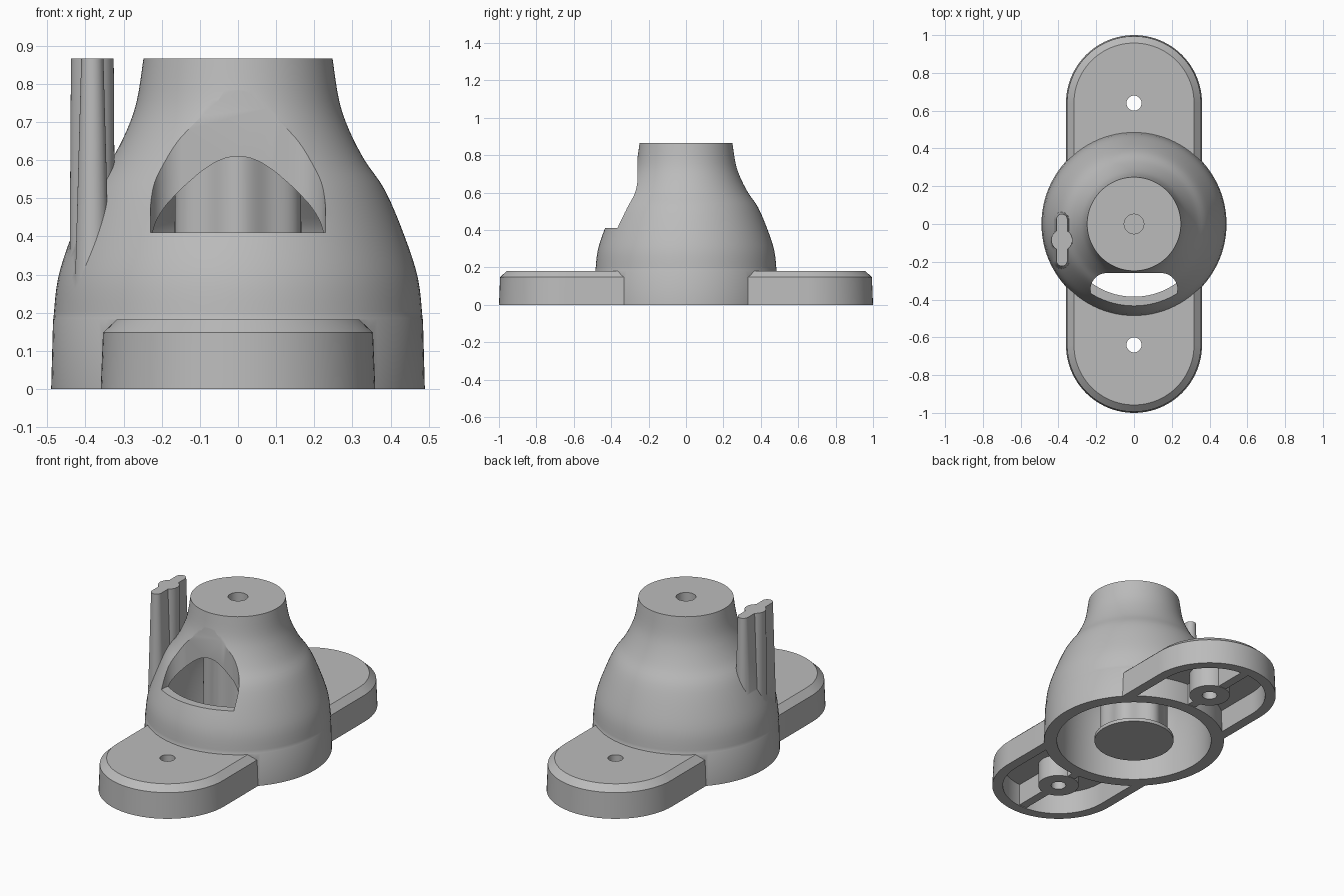
import bpy, bmesh, math

old = bpy.data.objects.get("Cube")
if old:
    bpy.data.objects.remove(old, do_unlink=True)

grey = bpy.data.materials.new("light grey plastic")
grey.use_nodes = True
grey.diffuse_color = (0.5, 0.5, 0.5, 1)
grey.node_tree.nodes["Principled BSDF"].inputs["Base Color"].default_value = (0.5, 0.5, 0.5, 1)


def circle(r, x=0, y=0, n=96, lobes=0, depth=0):
    pts = []
    for i in range(n):
        a = math.tau * i / n
        k = r + depth * math.cos(lobes * (a + math.pi / 2)) if lobes else r
        pts.append((x + k * math.cos(a), y + k * math.sin(a)))
    return pts


def rounded(w, d, r, x=0, y=0, n=24):
    """Rounded rectangle from half sizes w, d and corner radius r."""
    pts = []
    for q, (sx, sy) in enumerate([(1, 1), (-1, 1), (-1, -1), (1, -1)]):
        for i in range(n + 1):
            a = math.pi / 2 * (q + i / n)
            pts.append((x + sx * (w - r) + r * math.cos(a),
                        y + sy * (d - r) + r * math.sin(a)))
    return pts


def loft(name, layers):
    """Closed solid through outlines of equal point count, given as (z, outline)."""
    bm = bmesh.new()
    rings = [[bm.verts.new((x, y, z)) for x, y in pts] for z, pts in layers]
    for lo, hi in zip(rings, rings[1:]):
        for i in range(len(lo)):
            j = (i + 1) % len(lo)
            bm.faces.new((lo[i], lo[j], hi[j], hi[i]))
    bm.faces.new(rings[0][::-1])
    bm.faces.new(rings[-1])
    bmesh.ops.remove_doubles(bm, verts=bm.verts, dist=1e-5)
    bmesh.ops.recalc_face_normals(bm, faces=bm.faces)
    mesh = bpy.data.meshes.new(name)
    bm.to_mesh(mesh)
    bm.free()
    mesh.materials.append(grey)
    ob = bpy.data.objects.new(name, mesh)
    bpy.context.collection.objects.link(ob)
    return ob


def combine(target, tool, operation):
    mod = target.modifiers.new("cut", 'BOOLEAN')
    mod.operation = operation
    mod.solver = 'EXACT'
    mod.object = tool
    bpy.context.view_layer.objects.active = target
    bpy.ops.object.modifier_apply(modifier=mod.name)
    bpy.data.objects.remove(tool, do_unlink=True)


def smooth_profile(points, steps=4):
    """Catmull-Rom interpolation of (radius, z) points."""
    out = []
    for i in range(len(points) - 1):
        p0, p1, p2 = points[max(i - 1, 0)], points[i], points[i + 1]
        p3 = points[min(i + 2, len(points) - 1)]
        for s in range(steps):
            t = s / steps
            out.append(tuple(0.5 * (2 * b + (c - a) * t + (2*a - 5*b + 4*c - d) * t*t
                                    + (3*b - a - 3*c + d) * t**3)
                             for a, b, c, d in zip(p0, p1, p2, p3)))
    return out + [points[-1]]


# Mounting foot: long rounded plate with drafted sides, chamfer and hollow underside
housing = loft("lamp_base_housing", [
    (0, rounded(0.36, 1.0, 0.36)),
    (0.148, rounded(0.354, 0.994, 0.354)),
    (0.182, rounded(0.318, 0.958, 0.318))])
combine(housing, loft("pocket", [(-0.1, rounded(0.305, 0.945, 0.305)),
                                 (0.13, rounded(0.3, 0.94, 0.3))]), 'DIFFERENCE')

# Stiffening ribs and screw bosses below the foot
for side in (-1, 1):
    combine(housing, loft("rib", [(0.004, rounded(0.025, 0.27, 0.005, 0, side * 0.7)),
                                  (0.15, rounded(0.025, 0.27, 0.005, 0, side * 0.7))]), 'UNION')
    combine(housing, loft("boss", [(0.002, circle(0.11, 0, side * 0.64, 48)),
                                   (0.15, circle(0.11, 0, side * 0.64, 48))]), 'UNION')

# Bell-shaped body
bell = smooth_profile([(0.484, 0.185), (0.472, 0.29), (0.437, 0.4), (0.386, 0.52), (0.332, 0.6),
                       (0.291, 0.68), (0.265, 0.757), (0.248, 0.866)])
combine(housing, loft("bell", [(0, circle(0.49)), (0.183, circle(0.485))]
                      + [(z, circle(r)) for r, z in bell]), 'UNION')

# Side post: drafted fin with a round core
combine(housing, loft("fin", [(0.25, rounded(0.046, 0.155, 0.046, -0.382, -0.085)),
                              (0.866, rounded(0.029, 0.138, 0.029, -0.382, -0.085))]), 'UNION')
combine(housing, loft("post_core", [(0.25, circle(0.06, -0.382, -0.085, 48)),
                                    (0.866, circle(0.056, -0.382, -0.085, 48))]), 'UNION')

# Hollow interior
cavity = smooth_profile([(0.42, 0.0), (0.418, 0.18), (0.407, 0.32), (0.385, 0.41), (0.345, 0.465),
                         (0.302, 0.52), (0.26, 0.61), (0.225, 0.7), (0.2, 0.78)], 3)
combine(housing, loft("cavity", [(-0.1, circle(0.42))] + [(z, circle(r)) for r, z in cavity]),
        'DIFFERENCE')

# Front window: vertical rounded slot with a flat sill
combine(housing, loft("window", [(0.41, rounded(0.23, 0.3, 0.085, 0, -0.56)),
                                 (1.0, rounded(0.23, 0.3, 0.085, 0, -0.56))]), 'DIFFERENCE')

# Fluted centre column standing on a round plate
combine(housing, loft("column", [
    (0, circle(0.215)), (0.02, circle(0.215)),
    (0.021, circle(0.175, lobes=6, depth=0.01)),
    (0.82, circle(0.168, lobes=6, depth=0.01))]), 'UNION')

# Screw holes and the blind hole in the top
for side in (-1, 1):
    combine(housing, loft("hole", [(-0.1, circle(0.04, 0, side * 0.64, 32)),
                                   (0.3, circle(0.04, 0, side * 0.64, 32))]), 'DIFFERENCE')
combine(housing, loft("top_hole", [(0.3, circle(0.052, n=48)),
                                   (1.0, circle(0.052, n=48))]), 'DIFFERENCE')

bpy.ops.object.select_all(action='DESELECT')
housing.select_set(True)
bpy.context.view_layer.objects.active = housing
bpy.ops.object.shade_smooth_by_angle(angle=math.radians(28))
